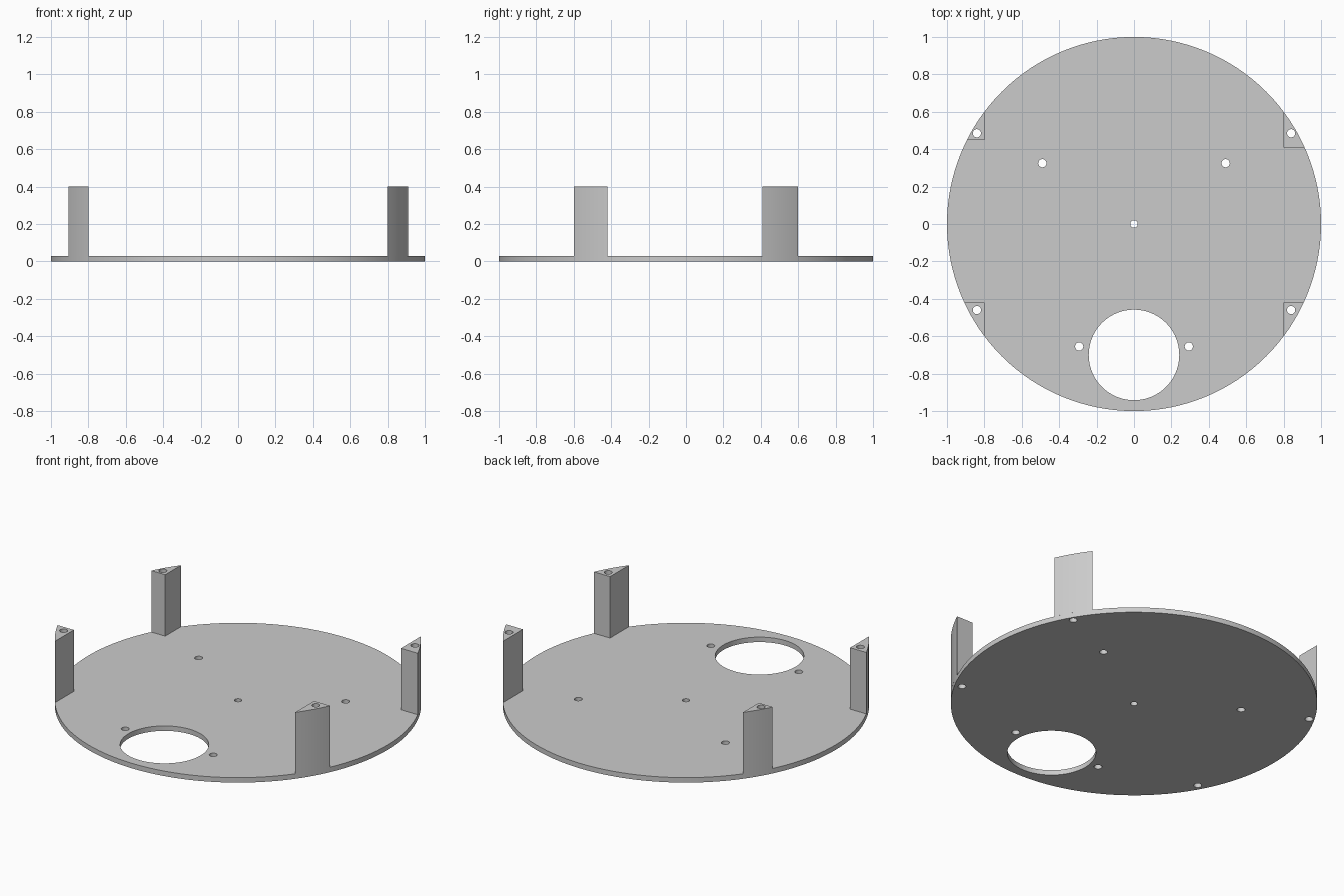
import bpy, bmesh
from math import sin, cos, asin, acos, pi, radians

if "Cube" in bpy.data.objects:
    bpy.data.objects.remove(bpy.data.objects["Cube"], do_unlink=True)

PLATE = 0.03      # plate thickness
TOP = 0.4         # post top height
INNER = 0.8       # x of the inner post wall
HOLE = 0.022      # screw hole radius

grey = bpy.data.materials.new("plain grey")
grey.use_nodes = True
grey.diffuse_color = (0.6, 0.6, 0.6, 1)
grey.node_tree.nodes["Principled BSDF"].inputs["Base Color"].default_value = (0.6, 0.6, 0.6, 1)


def circle(x, y, r, n=32):
    return [(x + r * cos(2 * pi * i / n), y + r * sin(2 * pi * i / n)) for i in range(n)]


def extruded(name, loops, z0, z1):
    """Solid from an outer outline followed by hole outlines."""
    curve = bpy.data.curves.new(name + "_profile", "CURVE")
    curve.dimensions, curve.fill_mode = "2D", "BOTH"
    curve.extrude = (z1 - z0) / 2
    for loop in loops:
        spline = curve.splines.new("POLY")
        spline.points.add(len(loop) - 1)
        for point, (x, y) in zip(spline.points, loop):
            point.co = (x, y, 0, 1)
        spline.use_cyclic_u = True
    helper = bpy.data.objects.new(name + "_profile", curve)
    bpy.context.collection.objects.link(helper)
    bpy.context.view_layer.update()
    graph = bpy.context.evaluated_depsgraph_get()
    mesh = bpy.data.meshes.new_from_object(helper.evaluated_get(graph))
    bpy.data.objects.remove(helper, do_unlink=True)

    # Weld caps to walls and lift into place
    bm = bmesh.new()
    bm.from_mesh(mesh)
    bmesh.ops.remove_doubles(bm, verts=bm.verts, dist=1e-5)
    bmesh.ops.recalc_face_normals(bm, faces=bm.faces)
    bmesh.ops.translate(bm, verts=bm.verts, vec=(0, 0, (z0 + z1) / 2))
    bm.to_mesh(mesh)
    bm.free()
    mesh.name = name
    mesh.materials.clear()
    mesh.materials.append(grey)
    obj = bpy.data.objects.new(name, mesh)
    bpy.context.collection.objects.link(obj)
    bpy.ops.object.select_all(action="DESELECT")
    obj.select_set(True)
    bpy.context.view_layer.objects.active = obj
    bpy.ops.object.shade_smooth_by_angle(angle=radians(30))
    return obj


# Posts: side, front or back, inner corner y, hole y
posts = {
    "back_left_post": (1, 1, 0.41, 0.485),
    "back_right_post": (-1, 1, 0.45, 0.485),
    "front_left_post": (1, -1, 0.42, 0.46),
    "front_right_post": (-1, -1, 0.42, 0.46),
}

# Round base plate with a large opening and screw holes
holes = [circle(0, -0.7, 0.242, 96), circle(0, 0, 0.02)]
for side in (1, -1):
    holes += [circle(side * 0.49, 0.325, HOLE), circle(side * 0.293, -0.655, HOLE)]
holes += [circle(sx * 0.84, sy * hy, HOLE) for sx, sy, corner, hy in posts.values()]
extruded("base_plate", [circle(0, 0, 1, 128)] + holes, 0, PLATE)

# Three-sided posts whose outer wall follows the rim
for name, (sx, sy, corner, hy) in posts.items():
    start, end = asin(corner), acos(INNER)
    arc = [start + (end - start) * i / 8 for i in range(9)]
    outline = [(INNER, corner)] + [(cos(a), sin(a)) for a in arc]
    outline = [(sx * x, sy * y) for x, y in outline]
    extruded(name, [outline, circle(sx * 0.84, sy * hy, HOLE)], PLATE, TOP)
